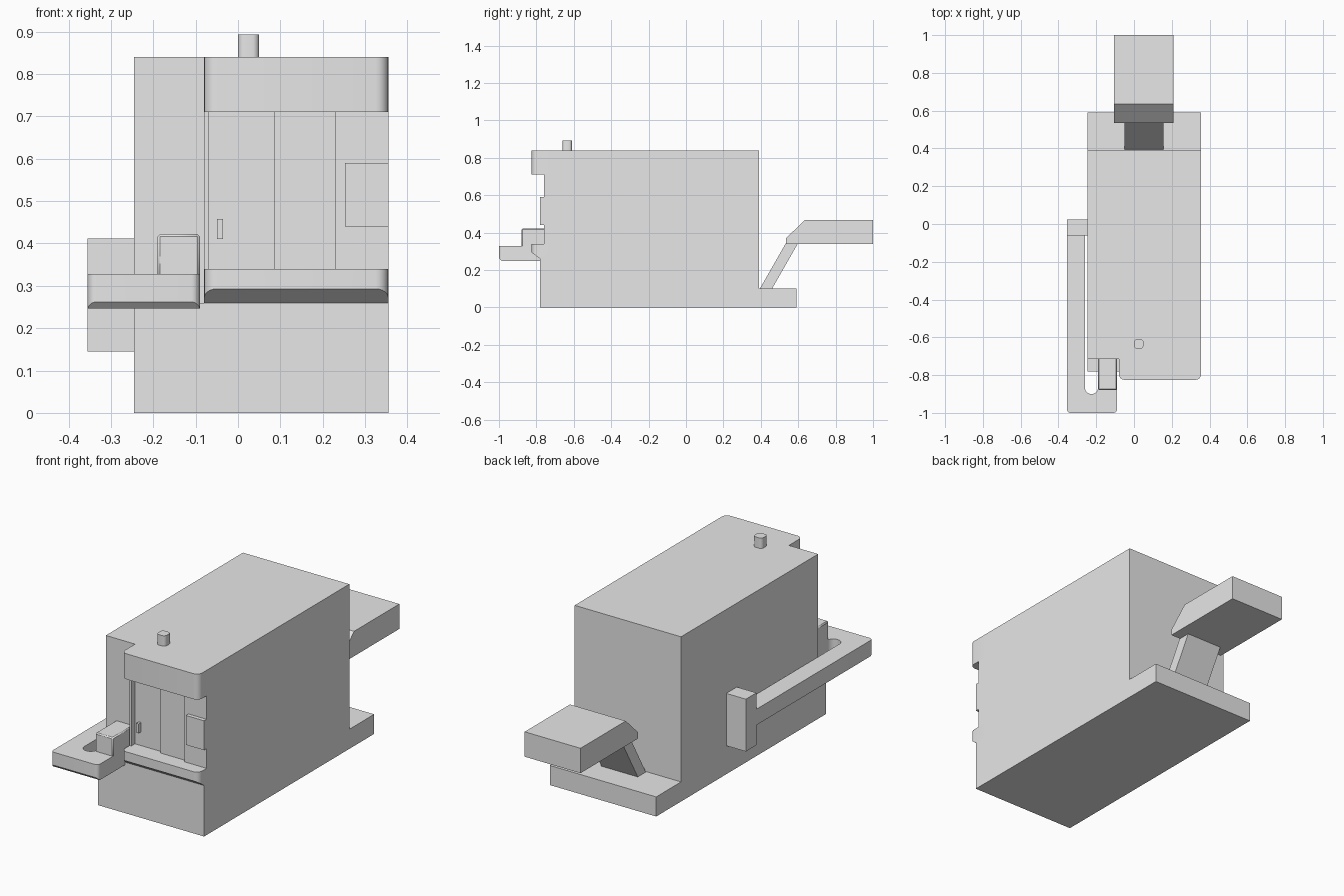
import bpy, bmesh, math
from mathutils import Vector

cube = bpy.data.objects.get("Cube")
if cube:
    bpy.data.objects.remove(cube, do_unlink=True)

grey = bpy.data.materials.new("plain grey")
grey.use_nodes = True
grey.diffuse_color = (0.8, 0.8, 0.8, 1)
grey.node_tree.nodes["Principled BSDF"].inputs["Base Color"].default_value = (0.8, 0.8, 0.8, 1)


def rounded(points, steps=6):
    """Outline from (x, y, radius) corners; right-angled corners get arcs."""
    out = []
    for i, (x, y, r) in enumerate(points):
        p = Vector((x, y))
        if not r:
            out.append(p)
            continue
        before = (Vector(points[i - 1][:2]) - p).normalized()
        after = (Vector(points[(i + 1) % len(points)][:2]) - p).normalized()
        for k in range(steps + 1):
            t = math.pi / 2 * k / steps
            out.append(p + r * (before * (1 - math.sin(t)) + after * (1 - math.cos(t))))
    return out


def prism(name, outline, axis, low, high, cut=None, bevel=0):
    """Extrude an outline along x or z; cut = (point, normal) slices off a corner."""
    bm = bmesh.new()
    place = (lambda p, h: (h, p[0], p[1])) if axis == "x" else (lambda p, h: (p[0], p[1], h))
    face = bm.faces.new([bm.verts.new(place(p, low)) for p in outline])
    new = bmesh.ops.extrude_face_region(bm, geom=[face])["geom"]
    shift = Vector(place((0, 0), high - low))
    bmesh.ops.translate(bm, vec=shift, verts=[v for v in new if isinstance(v, bmesh.types.BMVert)])
    if cut:
        geom = bm.verts[:] + bm.edges[:] + bm.faces[:]
        bmesh.ops.bisect_plane(bm, geom=geom, plane_co=cut[0], plane_no=cut[1], clear_outer=True)
        bmesh.ops.holes_fill(bm, edges=[e for e in bm.edges if e.is_boundary])
    bmesh.ops.recalc_face_normals(bm, faces=bm.faces[:])
    mesh = bpy.data.meshes.new(name)
    bm.to_mesh(mesh)
    bm.free()
    mesh.materials.append(grey)
    obj = bpy.data.objects.new(name, mesh)
    bpy.context.collection.objects.link(obj)
    if bevel:
        mod = obj.modifiers.new("Bevel", "BEVEL")
        mod.width, mod.segments = bevel, 1
    bpy.ops.object.select_all(action="DESELECT")
    obj.select_set(True)
    bpy.context.view_layer.objects.active = obj
    bpy.ops.object.shade_smooth_by_angle(angle=math.radians(25))
    return obj


def box(name, x, y, z, bevel=0):
    outline = [(x[0], y[0]), (x[1], y[0]), (x[1], y[1]), (x[0], y[1])]
    return prism(name, outline, "z", z[0], z[1], bevel=bevel)


LEFT, RIGHT, STEP = -0.245, 0.355, -0.08

# Main housing, forward lower block and rear base plate
box("housing", (LEFT, RIGHT), (-0.715, 0.39), (0, 0.84))
box("lower_block", (LEFT, RIGHT), (-0.78, -0.7), (0, 0.26))
box("rear_base", (LEFT, RIGHT), (0.38, 0.59), (0, 0.1))

# Overhanging hood and the ledge with a sloped underside
front = rounded([(STEP, -0.825, 0.03), (RIGHT, -0.825, 0.03), (RIGHT, -0.7, 0), (STEP, -0.7, 0)])
prism("hood", front, "z", 0.71, 0.84)
prism("ledge", front, "z", 0.26, 0.34, cut=((0, -0.825, 0.293), (0, -0.033, -0.045)))

# Recessed front: door post, panels, control box and handle
recess = (0.34, 0.71)
box("door_post", (STEP, -0.07), (-0.76, -0.7), recess)
box("left_panel", (-0.07, 0.085), (-0.73, -0.7), recess)
box("middle_panel", (0.085, 0.23), (-0.745, -0.7), recess)
box("right_panel", (0.23, RIGHT), (-0.76, -0.7), recess)
box("control_box", (0.253, RIGHT), (-0.78, -0.7), (0.44, 0.59))
box("door_handle", (-0.049, -0.036), (-0.75, -0.72), (0.41, 0.458))

# Side rail hooking around the front, with its end post and front box
rail = rounded([(-0.355, -1, 0.02), (-0.09, -1, 0.02), (-0.09, -0.71, 0), (-0.19, -0.71, 0),
                (-0.19, -0.9, 0.034), (-0.26, -0.9, 0.034), (-0.26, -0.05, 0), (-0.355, -0.05, 0)])
prism("side_rail", rail, "z", 0.247, 0.328, cut=((0, -1, 0.262), (0, -1, -1)))
box("rail_post", (-0.355, LEFT), (-0.06, 0.025), (0.145, 0.412))
box("rail_box", (-0.19, -0.09), (-0.88, -0.71), (0.3, 0.422), bevel=0.006)

# Rear strut and raised rear tray
prism("rear_strut", [(0.395, 0.1), (0.46, 0.1), (0.6, 0.345), (0.535, 0.345)], "x", -0.05, 0.155)
prism("rear_tray", [(0.535, 0.34), (1, 0.34), (1, 0.467), (0.635, 0.467), (0.535, 0.37)],
      "x", -0.105, 0.21)

# Short roof stub
stub = rounded([(0, -0.66, 0.016), (0.05, -0.66, 0.016), (0.05, -0.61, 0.016), (0, -0.61, 0.016)])
prism("roof_stub", stub, "z", 0.83, 0.893)
